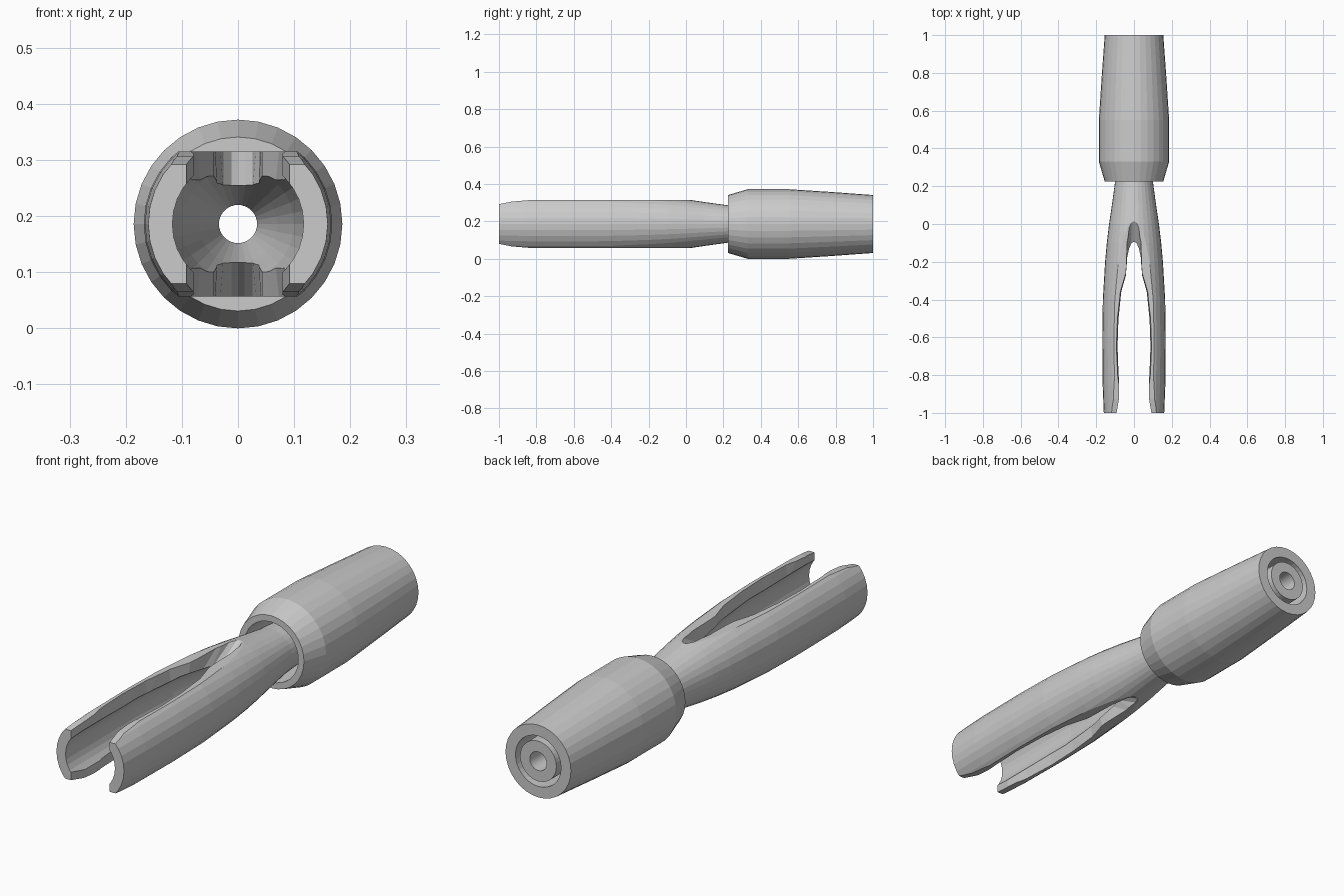
import bpy, bmesh, math

if "Cube" in bpy.data.objects:
    bpy.data.objects.remove(bpy.data.objects["Cube"])

AXIS_Z = 0.186
SIDES = 32


def finish(bm, name):
    bmesh.ops.recalc_face_normals(bm, faces=bm.faces)
    mesh = bpy.data.meshes.new(name)
    bm.to_mesh(mesh)
    bm.free()
    obj = bpy.data.objects.new(name, mesh)
    obj.location.z = AXIS_Z
    bpy.context.collection.objects.link(obj)
    return obj


def skin(name, rings, closed):
    """Join equal-length point rings with quads; close the loop or cap the ends."""
    bm = bmesh.new()
    rows = [[bm.verts.new(p) for p in ring] for ring in rings]
    n = len(rows[0])
    pairs = list(zip(rows, rows[1:])) + ([(rows[-1], rows[0])] if closed else [])
    for a, b in pairs:
        for i in range(n):
            j = (i + 1) % n
            bm.faces.new((a[i], a[j], b[j], b[i]))
    if not closed:
        bm.faces.new(rows[0])
        bm.faces.new(rows[-1])
        bmesh.ops.triangulate(bm, faces=bm.faces)
    return finish(bm, name)


def lathe(name, outer, inner):
    """Hollow turned part along y from (y, radius) outer and inner profiles."""
    rings = []
    for y, r in outer + inner[::-1]:
        rings.append([(r * math.sin(2 * math.pi * i / SIDES), y,
                       r * math.cos(2 * math.pi * i / SIDES)) for i in range(SIDES)])
    return skin(name, rings, True)


def boolean(obj, cutter, operation):
    mod = obj.modifiers.new(cutter.name, 'BOOLEAN')
    mod.operation = operation
    mod.solver = 'EXACT'
    mod.object = cutter
    cutter.hide_render = True
    cutter.display_type = 'WIRE'


# Tapered outer sleeve
lathe("sleeve",
      [(0.225, 0.155), (0.33, 0.186), (0.55, 0.186), (0.78, 0.171), (1.0, 0.155)],
      [(0.225, 0.128), (0.5, 0.125), (1.0, 0.108)])

# Hollow shaft that swells into the forked end
fork = lathe("forked_shaft",
             [(-1.0, 0.16), (-0.85, 0.166), (-0.6, 0.168), (-0.4, 0.165), (-0.2, 0.153),
              (-0.1, 0.144), (0.0, 0.132), (0.1, 0.117), (0.225, 0.1), (0.4, 0.09), (1.0, 0.086)],
             [(-1.0, 0.117), (-0.55, 0.117), (-0.3, 0.1), (-0.1, 0.07), (0.1, 0.034), (1.0, 0.04)])

# Flattened top and bottom of the fork
half = [(-1.1, 0.09), (-1.0, 0.106), (-0.93, 0.12), (-0.82, 0.129), (1.1, 0.129)]
side = half + [(y, -z) for y, z in reversed(half)]
clip = skin("flat_clip", [[(x, y, z) for y, z in side] for x in (-0.3, 0.3)], False)
boolean(fork, clip, 'INTERSECT')

# Slot between the prongs, its rounded end sloping out to the surface
edge = [(0.095, -1.1), (0.092, -1.0), (0.079, -0.92), (0.079, -0.8), (0.085, -0.65),
        (0.08, -0.5), (0.066, -0.36), (0.043, -0.28), (0.037, -0.2), (0.026, -0.145), (0.012, -0.115)]
plan = edge + [(0, -0.11)] + [(-x, y) for x, y in reversed(edge)]
rings = []
for z in (-0.2, -0.06, 0.06, 0.2):
    slope = (abs(z) - 0.06) * 1.8
    rings.append([(x * (1.2 if abs(z) > 0.1 and -0.9 < y < -0.3 else 1),
                   y + slope * min(1, max(0, (y + 0.3) / 0.12)), z) for x, y in plan])
slot = skin("slot_cutter", rings, False)
boolean(fork, slot, 'DIFFERENCE')

# Apply the cuts and remove the helpers
bpy.context.view_layer.objects.active = fork
fork.select_set(True)
for mod in list(fork.modifiers):
    bpy.ops.object.modifier_apply(modifier=mod.name)
for cutter in (clip, slot):
    bpy.data.objects.remove(cutter)
